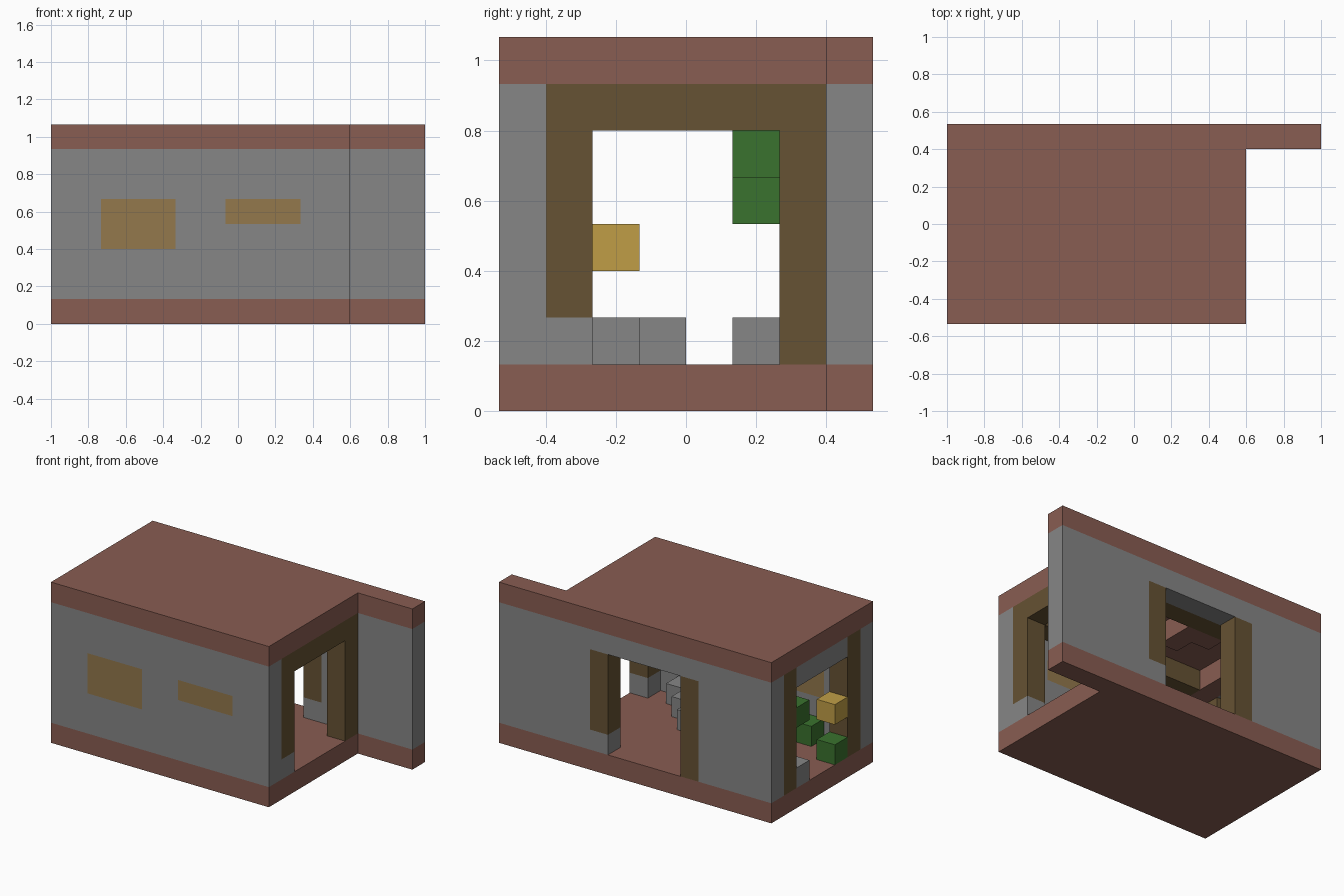
import bpy
import bmesh

old = bpy.data.objects.get("Cube")
if old:
    bpy.data.objects.remove(old, do_unlink=True)

U = 2 / 15  # one block


def material(name, rgb):
    m = bpy.data.materials.new(name)
    m.use_nodes = True
    lin = [((c / 255 + 0.055) / 1.055) ** 2.4 for c in rgb] + [1]
    m.diffuse_color = lin
    m.node_tree.nodes["Principled BSDF"].inputs["Base Color"].default_value = lin
    return m


BRICK = material("brick_brown", (137, 93, 82))
STONE = material("stone_grey", (134, 134, 134))
WOOD = material("dark_wood", (102, 82, 51))
PANE = material("window_amber", (147, 120, 76))
GOLD = material("gold", (192, 158, 70))
LEAF = material("leaf_green", (58, 114, 46))


def prism(name, mat, outline, z0, z1):
    """Extrude an outline, given in blocks, between two heights."""
    bm = bmesh.new()
    verts = [bm.verts.new((x * U - 1, (y - 4) * U, z0 * U)) for x, y in outline]
    face = bm.faces.new(verts)
    new = bmesh.ops.extrude_face_region(bm, geom=[face])["geom"]
    bmesh.ops.translate(bm, vec=(0, 0, (z1 - z0) * U),
                        verts=[v for v in new if isinstance(v, bmesh.types.BMVert)])
    bmesh.ops.recalc_face_normals(bm, faces=bm.faces)
    me = bpy.data.meshes.new(name)
    bm.to_mesh(me)
    bm.free()
    me.materials.append(mat)
    ob = bpy.data.objects.new(name, me)
    bpy.context.collection.objects.link(ob)
    return ob


def box(name, mat, x0, x1, y0, y1, z0, z1):
    return prism(name, mat, [(x0, y0), (x1, y0), (x1, y1), (x0, y1)], z0, z1)


def block(name, mat, x, y, z):
    return box(name, mat, x, x + 1, y, y + 1, z, z + 1)


# Floor and roof slabs with the long back wing
PLAN = [(0, 0), (12, 0), (12, 7), (15, 7), (15, 8), (0, 8)]
prism("floor", BRICK, PLAN, 0, 1)
prism("roof", BRICK, PLAN, 7, 8)

# Front wall with two windows cut into its faces
front = box("front_wall", STONE, 0, 12, 0, 1, 1, 7)
front.data.materials.append(PANE)
WINDOWS = [(2, 5, 3, 5), (7, 10, 4, 5)]
bm = bmesh.new()
bm.from_mesh(front.data)
cuts = {((w * U - 1, 0, 0), (1, 0, 0)) for win in WINDOWS for w in win[:2]}
cuts |= {((0, 0, h * U), (0, 0, 1)) for win in WINDOWS for h in win[2:]}
for co, no in sorted(cuts):
    bmesh.ops.bisect_plane(bm, geom=bm.verts[:] + bm.edges[:] + bm.faces[:],
                           plane_co=co, plane_no=no)
for f in bm.faces:
    c = f.calc_center_median()
    x, z = (c.x + 1) / U, c.z / U
    if abs(f.normal.y) > 0.5:
        f.material_index = int(any(a < x < b and lo < z < hi for a, b, lo, hi in WINDOWS))
bm.to_mesh(front.data)
bm.free()

# Back wall with its doorway
box("back_wall_right", STONE, 0, 4, 7, 8, 1, 7)
box("back_wall_left", STONE, 10, 15, 7, 8, 1, 7)
box("back_lintel", STONE, 4, 10, 7, 8, 6, 7)
box("back_post_right", WOOD, 4, 5, 7, 8, 1, 6)
box("back_post_left", WOOD, 9, 10, 7, 8, 2, 6)
block("back_post_foot", STONE, 9, 7, 1)

# Open ends framed with posts
for side, x, foot, lintel in (("right", 0, 1, STONE), ("left", 11, 2, WOOD)):
    box(side + "_end_front_post", WOOD, x, x + 1, 1, 2, foot, 7)
    box(side + "_end_back_post", WOOD, x, x + 1, 6, 7, 1, 7)
    box(side + "_end_lintel", lintel, x, x + 1, 2, 6, 6, 7)
block("left_end_post_foot", STONE, 11, 1, 1)

# Ceiling beams and stepped ceiling blocks
for side, y in (("front", 1), ("back", 6)):
    box(side + "_ceiling_beam", WOOD, 2, 11, y, y + 1, 6, 7)
box("ceiling_cross_beam", BRICK, 1, 2, 1, 7, 6, 7)
for x, y in ((5, 4), (5, 5), (4, 5)):
    block("ceiling_step", BRICK, x, y, 6)

# Loose blocks inside
for x, y in ((9, 1), (8, 2), (7, 3), (0, 5)):
    block("stone_block", STONE, x, y, 1)
for pos in ((0, 2, 1), (2, 1, 1), (0, 5, 4), (1, 5, 5)):
    block("leaf_block", LEAF, *pos)
block("gold_block", GOLD, 0, 2, 3)
